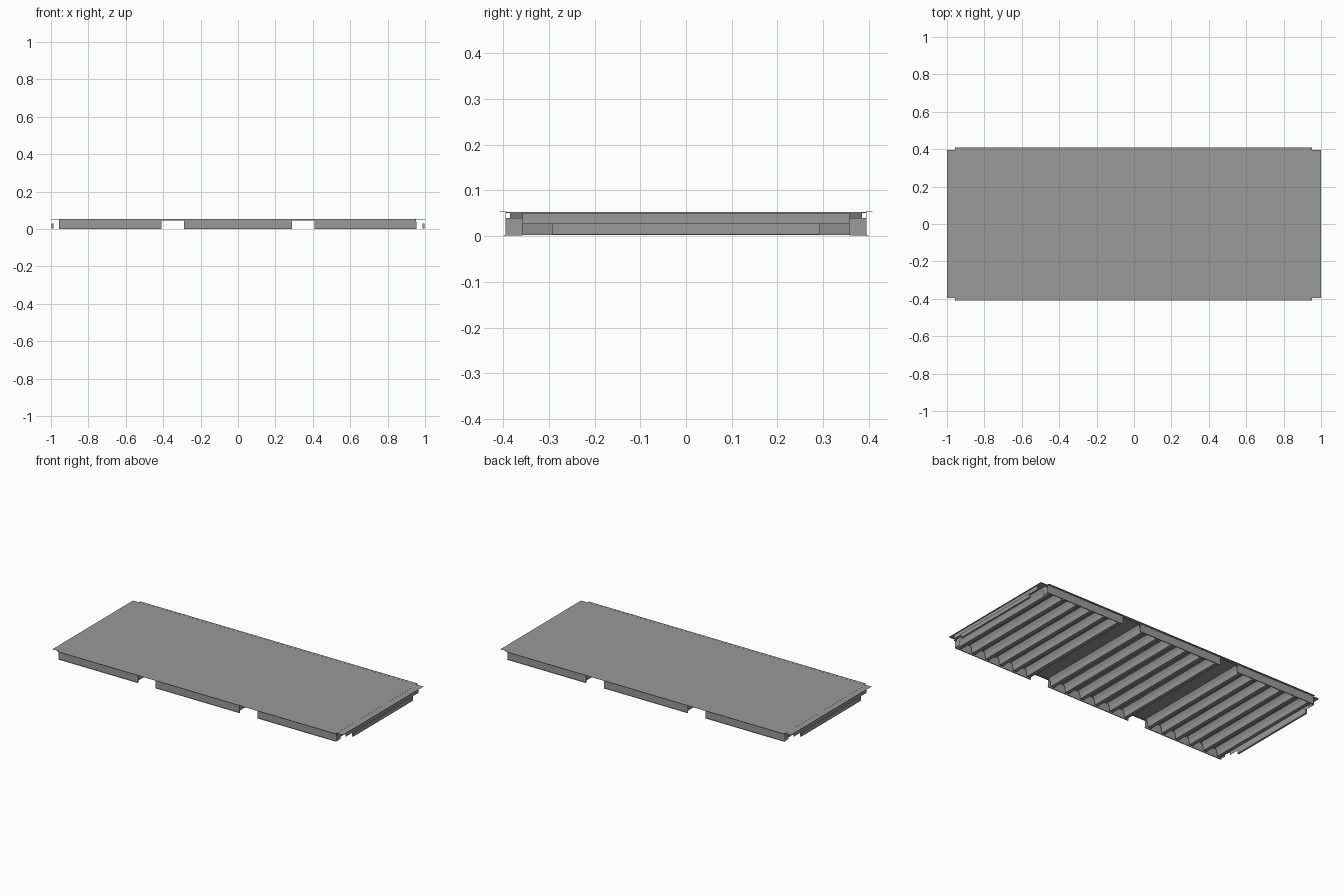
import bpy, bmesh

if "Cube" in bpy.data.objects:
    bpy.data.objects.remove(bpy.data.objects["Cube"])

TOP = 0.053          # height of the deck surface
T = 0.002            # sheet thickness
GROUPS = [(-0.957, -0.41), (-0.29, 0.288), (0.41, 0.953)]

steel = bpy.data.materials.new("dark_steel")
steel.diffuse_color = (0.32, 0.32, 0.32, 1)
steel.use_nodes = True
steel.node_tree.nodes["Principled BSDF"].inputs["Base Color"].default_value = steel.diffuse_color


def add_object(name, bm):
    mesh = bpy.data.meshes.new(name)
    bm.to_mesh(mesh)
    bm.free()
    mesh.materials.append(steel)
    ob = bpy.data.objects.new(name, mesh)
    bpy.context.collection.objects.link(ob)
    return ob


def sheet(name, points, axis, start, end):
    """Extrude an open profile along x (points are y,z) or y (points are x,z)."""
    bm = bmesh.new()
    rows = []
    for a, z in points:
        if axis == 'x':
            rows.append([bm.verts.new((s, a, z)) for s in (start, end)])
        else:
            rows.append([bm.verts.new((a, s, z)) for s in (start, end)])
    for p, q in zip(rows, rows[1:]):
        bm.faces.new((p[0], p[1], q[1], q[0]))
    bmesh.ops.recalc_face_normals(bm, faces=bm.faces)
    ob = add_object(name, bm)
    mod = ob.modifiers.new("thickness", 'SOLIDIFY')
    mod.thickness = T * 0.5
    mod.offset = 0
    return ob


def box(name, x0, x1, y0, y1, z0, z1):
    bm = bmesh.new()
    bmesh.ops.create_cube(bm, size=1)
    for v in bm.verts:
        v.co = ((x0 + x1) / 2 + v.co.x * (x1 - x0),
                (y0 + y1) / 2 + v.co.y * (y1 - y0),
                (z0 + z1) / 2 + v.co.z * (z1 - z0))
    return add_object(name, bm)


# Flat deck
box("deck_plate", -0.96, 0.955, -0.395, 0.395, TOP - T, TOP)

# Corrugated stiffening ribs under the deck, one sheet per group
RIB = 0.05           # width of a rib where it meets the deck
for g, (x0, x1) in enumerate(GROUPS):
    count = 6
    pitch = (x1 - x0 - RIB) / (count - 1)
    pts = []
    for i in range(count):
        x = x0 + i * pitch
        pts += [(x + RIB * f, z) for f, z in
                ((0, TOP - T), (0.2, 0.03), (0.28, 0.003),
                 (0.72, 0.003), (0.8, 0.03), (1, TOP - T))]
    sheet(f"rib_sheet_{g + 1}", pts, 'y', -0.385, 0.385)

# Long edges: top flange, narrow strip over the notches, skirts between notches
for s, side in ((-1, "front"), (1, "back")):
    sheet(f"{side}_flange", [(s * 0.408, TOP), (s * 0.394, TOP), (s * 0.394, 0.046)],
          'x', -0.957, 0.953)
    for g, (x0, x1) in enumerate(GROUPS):
        sheet(f"{side}_skirt_{g + 1}",
              [(s * 0.394, 0.046), (s * 0.394, 0.001), (s * 0.399, 0.001)],
              'x', x0, x1)

# Short ends: top flange, turned-down lip with a thick lower rim, skirt returns
for s, side in ((-1, "left"), (1, "right")):
    sheet(f"{side}_end_flange",
          [(s * 0.953, TOP - T / 2), (s * 0.999, TOP - T / 2)], 'y', -0.395, 0.395)
    sheet(f"{side}_end_lip",
          [(s * 0.991, TOP - T), (s * 0.991, 0.026)], 'y', -0.357, 0.357)
    xa, xb = sorted((s * 0.987, s * 0.998))
    box(f"{side}_end_rim", xa, xb, -0.292, 0.292, 0.003, 0.028)
    for t, corner in ((-1, "front"), (1, "back")):
        yc, yd = sorted((t * 0.357, t * 0.394))
        sheet(f"{side}_{corner}_return",
              [(s * 0.953, 0.001), (s * 0.953, 0.04)], 'y', yc, yd)
